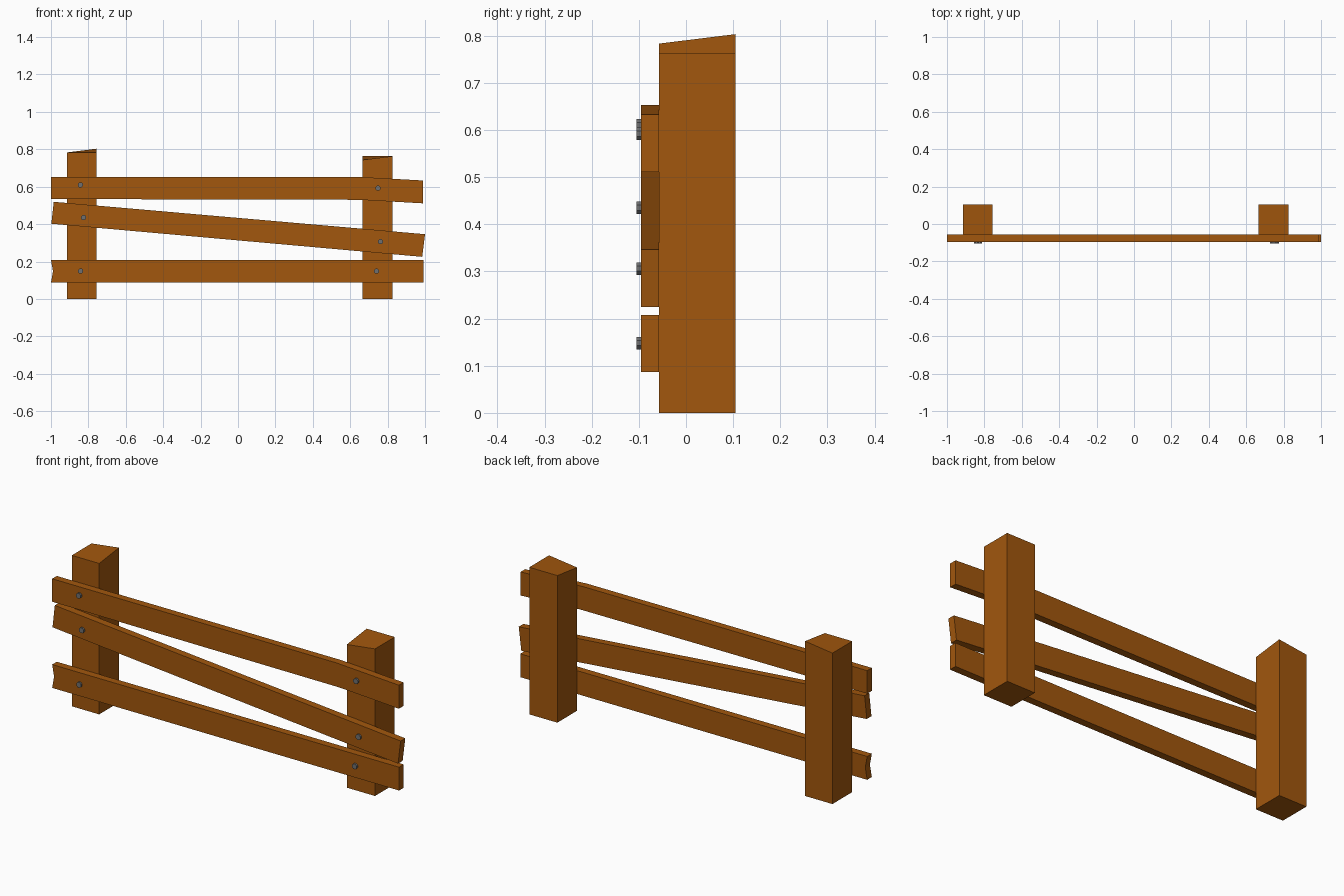
import bpy, bmesh, math
from mathutils import Matrix

if "Cube" in bpy.data.objects:
    bpy.data.objects.remove(bpy.data.objects["Cube"])


def make_material(name, rgb):
    m = bpy.data.materials.new(name)
    m.diffuse_color = (*rgb, 1)
    m.use_nodes = True
    m.node_tree.nodes["Principled BSDF"].inputs["Base Color"].default_value = m.diffuse_color
    return m


WOOD = make_material("brown wood", (0.36, 0.095, 0.004))
METAL = make_material("grey metal", (0.16, 0.16, 0.16))


def finish(name, bm, mat):
    bmesh.ops.recalc_face_normals(bm, faces=bm.faces)
    me = bpy.data.meshes.new(name)
    bm.to_mesh(me)
    bm.free()
    me.materials.append(mat)
    ob = bpy.data.objects.new(name, me)
    bpy.context.collection.objects.link(ob)
    return ob


def post(name, x0, x1, tops):
    # square post; tops = heights front-left, front-right, back-right, back-left
    y0, y1 = -0.057, 0.105
    bm = bmesh.new()
    corners = [(x0, y0), (x1, y0), (x1, y1), (x0, y1)]
    low = [bm.verts.new((x, y, 0)) for x, y in corners]
    top = [bm.verts.new((x, y, z)) for (x, y), z in zip(corners, tops)]
    bm.faces.new(low)
    bm.faces.new(top)
    for i in range(4):
        j = (i + 1) % 4
        bm.faces.new((low[i], low[j], top[j], top[i]))
    finish(name, bm, WOOD)


def rail(name, columns):
    # plank from stations along its length, each (x_bottom, z_bottom, x_top, z_top)
    yf, yb = -0.095, -0.057
    bm = bmesh.new()
    rings = []
    for xb, zb, xt, zt, *mid in columns:
        pts = [(xb, zb)] + ([tuple(mid)] if mid else []) + [(xt, zt)]
        rings.append([[bm.verts.new((x, y, z)) for x, z in pts] for y in (yf, yb)])
    for side in (0, 1):
        for a, b in zip(rings, rings[1:]):
            bm.faces.new(a[side] + b[side][::-1])
    for a, b in zip(rings, rings[1:]):
        for k in (0, -1):
            bm.faces.new((a[0][k], b[0][k], b[1][k], a[1][k]))
    for end in (rings[0], rings[-1]):
        f, b = end
        for i in range(len(f) - 1):
            bm.faces.new((f[i], f[i + 1], b[i + 1], b[i]))
    finish(name, bm, WOOD)


def bolt(name, x, z):
    bm = bmesh.new()
    bmesh.ops.create_cone(bm, cap_ends=True, segments=8, radius1=0.0145,
                          radius2=0.0145, depth=0.02)
    bmesh.ops.transform(bm, verts=bm.verts, matrix=Matrix.Translation((x, -0.095, z))
                        @ Matrix.Rotation(math.pi / 2, 4, 'X')
                        @ Matrix.Rotation(math.pi / 8, 4, 'Z'))
    finish(name, bm, METAL)


# posts with slanted tops
post("left_post", -0.914, -0.757, (0.783, 0.783, 0.803, 0.783))
post("right_post", 0.665, 0.826, (0.743, 0.763, 0.763, 0.763))

# rails: bent top, slanted middle, notched bottom
rail("top_rail", [(-1, 0.534, -1, 0.653), (0.65, 0.530, 0.63, 0.653),
                  (0.99, 0.511, 0.99, 0.633)])
rail("middle_rail", [(-0.998, 0.402, -0.985, 0.519), (0.985, 0.225, 1.0, 0.346)])
rail("bottom_rail", [(-1, 0.087, -1, 0.208, -0.989, 0.148), (0.991, 0.087, 0.991, 0.208)])

# bolt heads where rails cross posts
for i, (x, z) in enumerate([(-0.843, 0.610), (0.748, 0.592), (-0.826, 0.435),
                            (0.762, 0.306), (-0.841, 0.148), (0.741, 0.148)]):
    bolt(f"bolt_{i + 1}", x, z)
